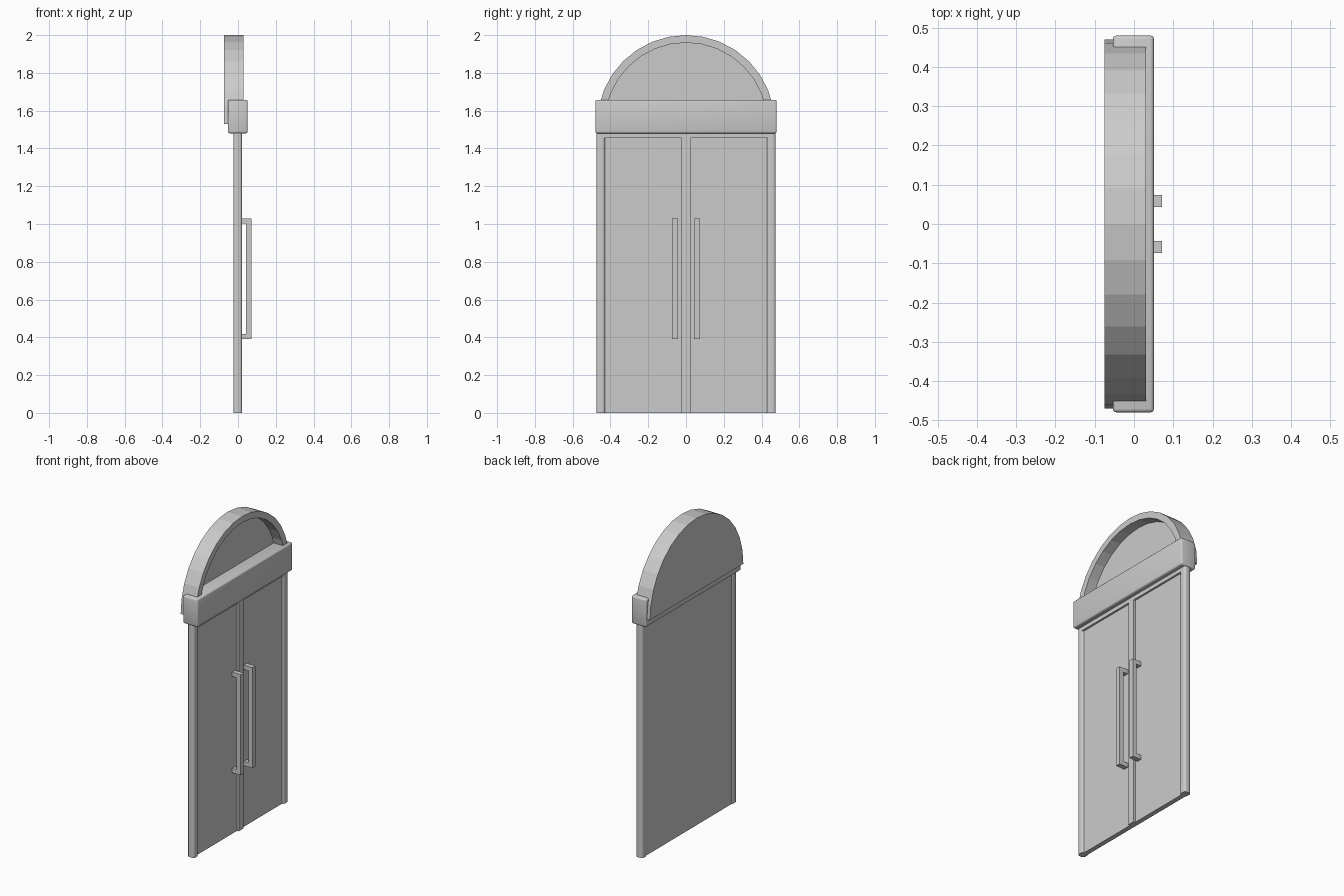
import bpy, bmesh, math

if "Cube" in bpy.data.objects:
    bpy.data.objects.remove(bpy.data.objects["Cube"])

def make(name, bm):
    bmesh.ops.recalc_face_normals(bm, faces=bm.faces)
    me = bpy.data.meshes.new(name)
    bm.to_mesh(me)
    bm.free()
    ob = bpy.data.objects.new(name, me)
    bpy.context.collection.objects.link(ob)
    return ob

def box(name, x, y, z, bevel=0, vertical_only=False, segments=3):
    """Box from (min, max) ranges, optionally with rounded edges."""
    bm = bmesh.new()
    bmesh.ops.create_cube(bm, size=1)
    for v in bm.verts:
        v.co = [sum(r) / 2 + c * (r[1] - r[0]) for c, r in zip(v.co, (x, y, z))]
    if bevel:
        edges = [e for e in bm.edges if not vertical_only
                 or abs(e.verts[0].co.z - e.verts[1].co.z) > 0.01]
        bmesh.ops.bevel(bm, geom=edges, offset=bevel, segments=segments,
                        profile=0.5, affect='EDGES')
    ob = make(name, bm)
    if bevel:
        bpy.context.view_layer.objects.active = ob
        ob.select_set(True)
        bpy.ops.object.shade_smooth_by_angle(angle=math.radians(40))
        ob.select_set(False)
    return ob

def half_circle(radius, x, z0=1.53, steps=16):
    return [(x, radius * math.cos(math.pi * i / steps),
             z0 + radius * math.sin(math.pi * i / steps)) for i in range(steps + 1)]

# Arched top: flat back, raised rim and a recessed panel
BACK, FRONT, RECESS = -0.075, 0.03, -0.035
bm = bmesh.new()
loops = [[bm.verts.new(p) for p in half_circle(r, x)]
         for r, x in ((0.47, BACK), (0.47, FRONT), (0.43, FRONT), (0.43, RECESS))]
for a, b in zip(loops, loops[1:]):
    for i in range(16):
        bm.faces.new((a[i], a[i + 1], b[i + 1], b[i]))
bm.faces.new(loops[0])
bm.faces.new(loops[3])
bm.faces.new([l[0] for l in loops] + [l[-1] for l in reversed(loops)])
make("arched_top", bm)

# Lintel across the doorway
box("lintel", (-0.054, 0.051), (-0.48, 0.48), (1.48, 1.657), 0.01)

# Frame header and centre strip
box("frame_header", (-0.02, 0.022), (-0.44, 0.44), (1.455, 1.49))
box("centre_strip", (-0.018, 0.022), (-0.023, 0.023), (0, 1.47))

# Mirrored side posts, door leaves and pull handles
for side, s in (("left", -1), ("right", 1)):
    def span(a, b):
        return tuple(sorted((s * a, s * b)))
    box(side + "_post", (-0.025, 0.022), span(0.428, 0.475), (0, 1.5), 0.014, True)
    box(side + "_door", (-0.02, 0.01), span(0.0, 0.44), (0, 1.5))
    y = span(0.043, 0.074)
    # Handle: one C-shaped profile extruded across its width
    profile = [(0.01, 0.39), (0.071, 0.39), (0.071, 1.03), (0.01, 1.03),
               (0.01, 1.003), (0.043, 1.003), (0.043, 0.417), (0.01, 0.417)]
    bm = bmesh.new()
    face = bm.faces.new([bm.verts.new((px, y[0], pz)) for px, pz in profile])
    ext = bmesh.ops.extrude_face_region(bm, geom=[face], use_keep_orig=True)
    verts = [g for g in ext["geom"] if isinstance(g, bmesh.types.BMVert)]
    bmesh.ops.translate(bm, vec=(0, y[1] - y[0], 0), verts=verts)
    make(side + "_handle", bm)
